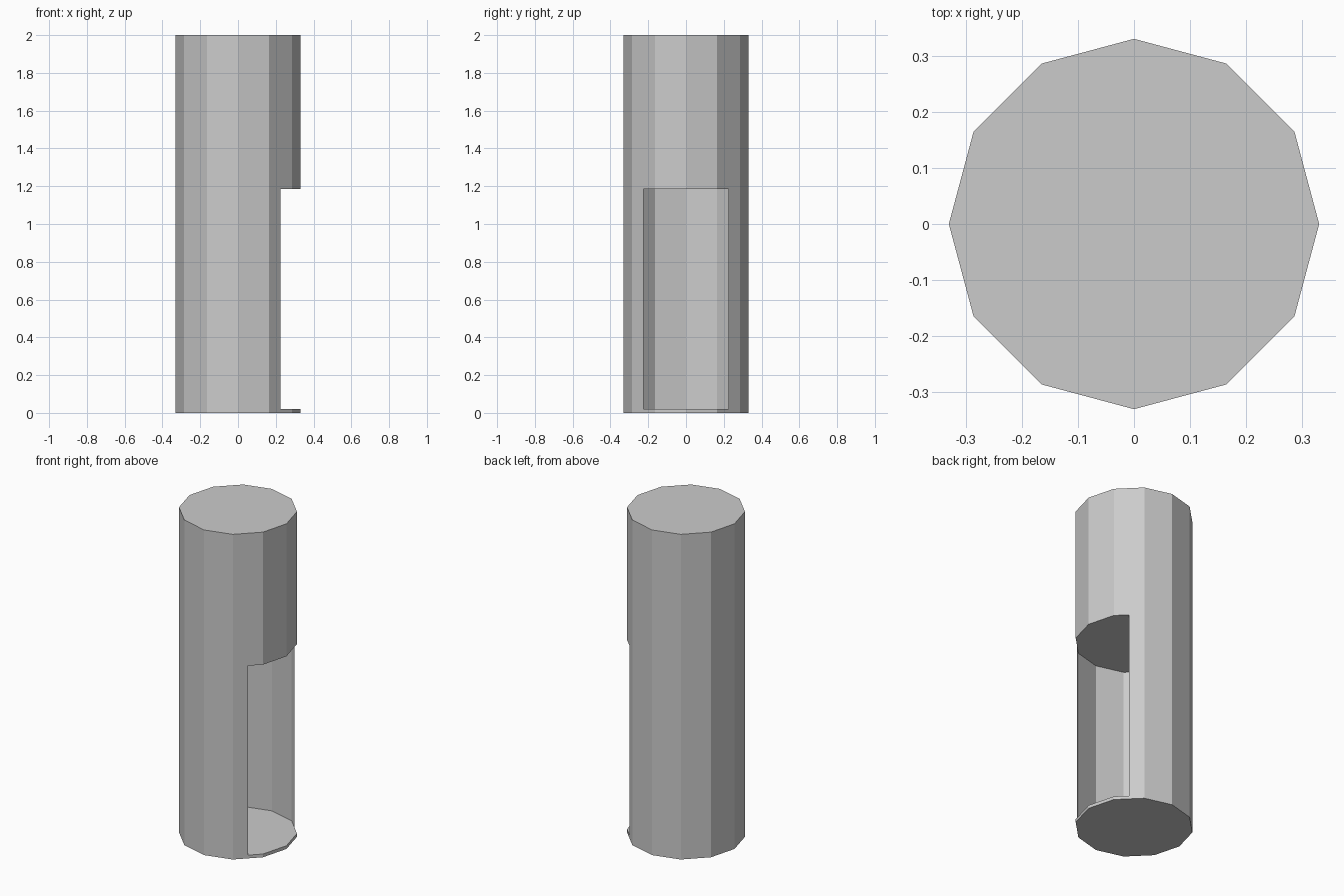
import bpy, bmesh
from math import cos, sin, radians

if "Cube" in bpy.data.objects:
    bpy.data.objects.remove(bpy.data.objects["Cube"])

R = 0.33
LEVELS = [0.0, 0.02, 1.185, 2.0]

# Plan outline: 12-gon plus the two doorway jambs halfway along the 45 degree sides
ANGLES = sorted([30 * i for i in range(-6, 6)] + [-45, 45])
N = len(ANGLES)


def point(a, scale=1.0):
    r = R * scale * (cos(radians(15)) if abs(a) == 45 else 1.0)
    return r * cos(radians(a)), r * sin(radians(a))


def finish(name, bm):
    mesh = bpy.data.meshes.new(name)
    bm.to_mesh(mesh)
    bm.free()
    obj = bpy.data.objects.new(name, mesh)
    bpy.context.collection.objects.link(obj)
    return obj


# Outer shell with top and bottom caps and a doorway facing +x
bm = bmesh.new()
rings = [[bm.verts.new((*point(a), z)) for a in ANGLES] for z in LEVELS]
for level in range(3):
    lo, hi = rings[level], rings[level + 1]
    for i in range(N):
        j = (i + 1) % N
        in_doorway = -45 <= ANGLES[i] < 45
        if level == 1 and in_doorway:
            continue
        bm.faces.new((lo[i], lo[j], hi[j], hi[i]))
bm.faces.new(rings[0][::-1])
bm.faces.new(rings[3])
finish("column_shell", bm)


# Floor and ceiling inside the doorway, flush at the opening
def inner_disc(name, z, faces_up):
    bm = bmesh.new()
    ring = [bm.verts.new((*point(a, 1.0 if abs(a) <= 45 else 0.998), z)) for a in ANGLES]
    bm.faces.new(ring if faces_up else ring[::-1])
    finish(name, bm)


inner_disc("niche_floor", LEVELS[1], True)
inner_disc("niche_ceiling", LEVELS[2], False)
